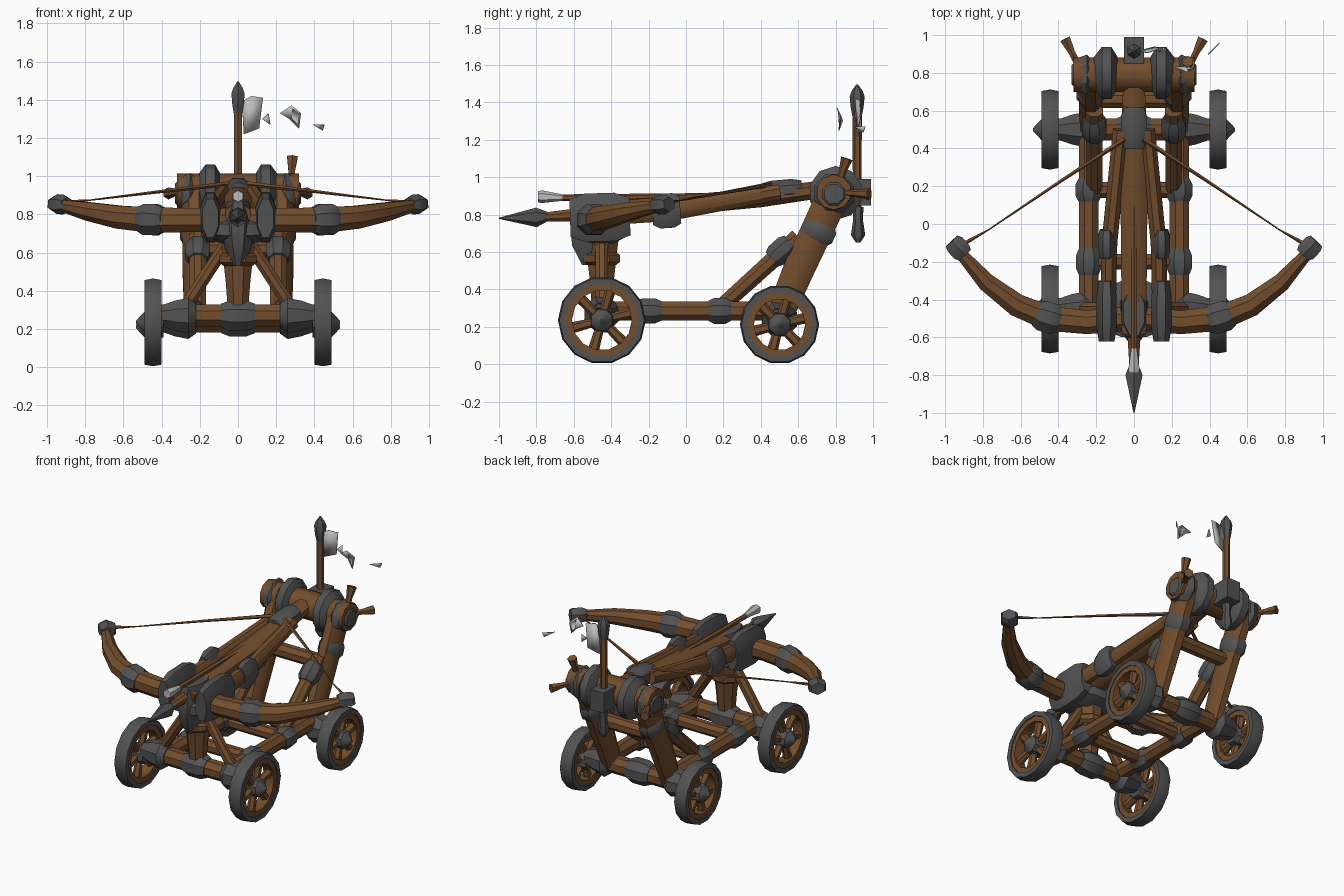
import bpy, bmesh, math
from mathutils import Vector

cube = bpy.data.objects.get("Cube")
if cube:
    bpy.data.objects.remove(cube, do_unlink=True)


def material(name, rgb):
    m = bpy.data.materials.new(name)
    m.use_nodes = True
    m.diffuse_color = (*rgb, 1)
    bsdf = m.node_tree.nodes["Principled BSDF"]
    bsdf.inputs["Base Color"].default_value = (*rgb, 1)
    bsdf.inputs["Roughness"].default_value = 0.8
    return m


WOOD = material("brown wood", (0.17, 0.075, 0.026))
IRON = material("dark iron", (0.085, 0.085, 0.085))
PALE = material("pale grey", (0.5, 0.5, 0.5))


def finish(name, bm, mat, mirror=False):
    bmesh.ops.recalc_face_normals(bm, faces=bm.faces)
    me = bpy.data.meshes.new(name)
    bm.to_mesh(me)
    bm.free()
    me.materials.append(mat)
    me.shade_smooth()
    me.set_sharp_from_angle(angle=math.radians(38))
    ob = bpy.data.objects.new(name, me)
    bpy.context.collection.objects.link(ob)
    if mirror:
        ob.modifiers.new("Mirror", 'MIRROR')
    return ob


def loft(name, pts, radii, mat=WOOD, sides=8, mirror=False):
    """Sweep a polygon along a path; a radius is a number or (side, up)."""
    pts = [Vector(p) for p in pts]
    bm = bmesh.new()
    whole = (pts[-1] - pts[0]).normalized()
    ref = Vector((0, 1, 0)) if abs(whole.z) > 0.85 else Vector((0, 0, 1))
    rings = []
    for i, p in enumerate(pts):
        d = (pts[min(i + 1, len(pts) - 1)] - pts[max(i - 1, 0)]).normalized()
        side = d.cross(ref).normalized()
        up = side.cross(d)
        r = radii[i]
        rs, ru = r if isinstance(r, tuple) else (r, r)
        angles = [math.tau * (k + 0.5) / sides for k in range(sides)]
        rings.append([bm.verts.new(p + side * rs * math.cos(a) + up * ru * math.sin(a))
                      for a in angles])
    for a, b in zip(rings, rings[1:]):
        for k in range(sides):
            j = (k + 1) % sides
            bm.faces.new((a[k], a[j], b[j], b[k]))
    bm.faces.new(rings[0])
    bm.faces.new(rings[-1])
    return finish(name, bm, mat, mirror)


def band(name, a, b, r, mirror=True, mat=IRON, sides=8):
    """Chunky clasp with chamfered ends between two points."""
    a, b = Vector(a), Vector(b)
    rs, ru = r if isinstance(r, tuple) else (r, r)
    small = (rs * 0.78, ru * 0.78)
    loft(name, [a, a.lerp(b, 0.25), a.lerp(b, 0.75), b], [small, (rs, ru), (rs, ru), small],
         mat, sides, mirror)


def ring(name, x, y, z, profile, mat, n=14):
    """Closed profile of (offset, radius) revolved around a sideways axle."""
    bm = bmesh.new()
    loops = []
    for i in range(n):
        a = math.tau * i / n
        loops.append([bm.verts.new((x + o, y + r * math.cos(a), z + r * math.sin(a)))
                      for o, r in profile])
    m = len(profile)
    for i in range(n):
        a, b = loops[i], loops[(i + 1) % n]
        for k in range(m):
            bm.faces.new((a[k], a[(k + 1) % m], b[(k + 1) % m], b[k]))
    finish(name, bm, mat, True)


# Wheels and axles
for tag, y, r in (("front", -0.45, 0.235), ("rear", 0.5, 0.212)):
    z, x = r, 0.445
    ring(tag + "_tyre", x, y, z, [(-0.045, r - 0.04), (-0.045, r - 0.008), (0, r),
                                  (0.045, r - 0.008), (0.045, r - 0.04)], IRON)
    ring(tag + "_rim", x, y, z, [(-0.038, r - 0.075), (-0.038, r - 0.035),
                                 (0.038, r - 0.035), (0.038, r - 0.075)], WOOD)
    for k in range(6):
        a = math.tau * k / 6 + 0.25
        d = Vector((0, math.cos(a), math.sin(a)))
        c = Vector((x, y, z))
        loft(f"{tag}_spoke_{k}", [c + d * 0.04, c + d * (r - 0.06)], [0.024, 0.03], sides=6, mirror=True)
    loft(tag + "_hub", [(0.39, y, z), (0.42, y, z), (0.49, y, z), (0.535, y, z)],
         [0.06, 0.07, 0.06, 0.008], IRON, mirror=True)
    h = 0.27 if tag == "front" else 0.24
    loft(tag + "_axle", [(-0.4, y, h), (0.4, y, h)], [0.062, 0.062])
    loft(tag + "_axle_socket", [(0.22, y, h), (0.26, y, h), (0.33, y, h), (0.41, y, h)],
         [0.07, 0.1, 0.085, 0.055], IRON, mirror=True)
    band(tag + "_axle_clasp", (-0.09, y, h), (0.09, y, h), 0.085, False)

# Chassis rails and cross beams
loft("chassis_rail", [(0.24, -0.45, 0.285), (0.24, 0.5, 0.285)], [0.055, 0.055], mirror=True)
band("rail_front_clasp", (0.24, -0.27, 0.285), (0.24, -0.13, 0.285), 0.072)
band("rail_rear_clasp", (0.24, 0.12, 0.285), (0.24, 0.24, 0.285), 0.075)
for i, y in enumerate((-0.2, 0.18)):
    loft(f"cross_beam_{i}", [(-0.24, y, 0.285), (0.24, y, 0.285)], [0.045, 0.045])

# Front stand
loft("front_pillar", [(0, -0.45, 0.27), (0, -0.45, 0.45), (0, -0.45, 0.7)],
     [0.055, 0.07, 0.1])
loft("front_brace", [(0.28, -0.45, 0.31), (0.07, -0.45, 0.63)], [0.036, 0.036], mirror=True)
band("stand_clasp", (0, -0.45, 0.53), (0, -0.45, 0.6), 0.105, False, WOOD)

# Rear legs and sloping braces
loft("rear_leg", [(0.23, 0.5, 0.26), (0.23, 0.6, 0.5), (0.23, 0.8, 0.93)],
     [(0.055, 0.08), (0.065, 0.09), (0.07, 0.095)], mirror=True)
band("leg_clasp", (0.23, 0.685, 0.66), (0.23, 0.73, 0.76), (0.08, 0.1))
loft("rear_brace", [(0.21, 0.18, 0.3), (0.21, 0.6, 0.68)], [0.045, 0.05], mirror=True)
band("brace_clasp", (0.21, 0.46, 0.56), (0.21, 0.56, 0.65), 0.07)
loft("rear_cross_beam", [(-0.23, 0.66, 0.62), (0.23, 0.66, 0.62)], [0.05, 0.05])

# Stock: two side beams around a centre track
loft("stock_beam", [(0.14, -0.55, 0.79), (0.13, -0.1, 0.82), (0.07, 0.5, 0.92)],
     [(0.045, 0.06), (0.045, 0.06), (0.045, 0.045)], mirror=True)
loft("stock_track", [(0, -0.58, 0.8), (0, 0.4, 0.89), (0, 0.76, 0.94)],
     [(0.07, 0.06), (0.08, 0.055), (0.06, 0.05)])
band("stock_clasp", (0.145, -0.18, 0.815), (0.145, -0.03, 0.825), (0.05, 0.1))
band("bow_clasp", (0.145, -0.62, 0.78), (0.145, -0.3, 0.79), (0.058, 0.14))
loft("nose_block", [(0, -0.5, 0.53), (0, -0.5, 0.62), (0, -0.47, 0.74), (0, -0.47, 0.87)],
     [(0.03, 0.06), (0.075, 0.12), (0.095, 0.16), (0.06, 0.13)], IRON)
band("nose_saddle", (-0.14, -0.45, 0.72), (0.14, -0.45, 0.72), (0.16, 0.08), False)
band("trigger_block", (0, 0.4, 0.92), (0, 0.62, 0.94), (0.075, 0.06), False)

# Bow arms, clasps, tips and string
bow = [(0, -0.5, 0.77), (0.25, -0.52, 0.77), (0.45, -0.5, 0.77), (0.62, -0.43, 0.785),
       (0.78, -0.31, 0.815), (0.94, -0.13, 0.85)]
loft("bow_arm", bow, [0.07, 0.068, 0.072, 0.065, 0.052, 0.03], mirror=True)
band("bow_arm_clasp", (0.39, -0.515, 0.77), (0.52, -0.475, 0.775), 0.088)
band("bow_tip", (0.895, -0.165, 0.85), (0.965, -0.09, 0.855), (0.062, 0.052), sides=6)
loft("bowstring", [(0.93, -0.12, 0.86), (0.77, -0.03, 0.875), (0.4, 0.22, 0.92), (0.05, 0.45, 0.96)],
     [0.014, 0.004, 0.009, 0.014], sides=5, mirror=True)

# Loaded bolt and front spear
loft("bolt_shaft", [(0, -0.66, 0.89), (0, 0.45, 0.9)], [0.018, 0.018], sides=6)
loft("bolt_head", [(0, -0.79, 0.895), (0, -0.77, 0.895), (0, -0.64, 0.89)],
     [0.03, 0.034, 0.014], PALE, sides=6)
loft("spear_shaft", [(0, -0.78, 0.785), (0, -0.55, 0.8)], [0.025, 0.04])
loft("spear_head", [(0, -1, 0.78), (0, -0.8, 0.785), (0, -0.74, 0.79)],
     [0.003, 0.052, 0.025], IRON, sides=6)

# Winch drum, flanges and crank handles
loft("winch_drum", [(-0.32, 0.79, 0.92), (0.32, 0.79, 0.92)], [0.095, 0.095], sides=10)
loft("winch_flange", [(x, 0.8, 0.915) for x in (0.085, 0.12, 0.17, 0.215)],
     [0.085, 0.145, 0.145, 0.085], IRON, 10, True)
loft("winch_cap", [(x, 0.79, 0.91) for x in (0.215, 0.25, 0.29, 0.33)],
     [0.08, 0.115, 0.1, 0.055], IRON, 8, True)
for name, tip, both in (("low_handle", (0.365, 0.98, 0.91), True),
                        ("high_handle", (0.285, 0.86, 1.1), False)):
    loft(name, [(0.275, 0.8, 0.92), Vector((0.275, 0.8, 0.92)).lerp(Vector(tip), 0.6), tip],
         [0.02, 0.02, 0.032], sides=6, mirror=both)

# Flag pole with mount and spear tip
loft("flag_pole", [(0, 0.915, 0.7), (0, 0.915, 1.38)], [0.021, 0.026], sides=6)
loft("pole_foot", [(0, 0.92, z) for z in (0.65, 0.69, 0.78, 0.84)],
     [0.012, 0.038, 0.025, 0.03], IRON, 6)
loft("pole_mount", [(0, 0.82, 0.92), (0, 0.99, 0.92)], [(0.075, 0.1)] * 2, IRON, 4)
loft("pole_tip", [(0, 0.915, z) for z in (1.33, 1.37, 1.43, 1.46, 1.495)],
     [0.026, 0.034, 0.04, 0.03, 0.005], IRON, 6)

# Torn flag scraps
scraps = [
    [(0.02, 0.92, 1.39), (0.07, 0.91, 1.42), (0.13, 0.93, 1.41), (0.11, 0.94, 1.25), (0.03, 0.92, 1.22)],
    [(0.13, 0.91, 1.3), (0.16, 0.93, 1.33), (0.17, 0.92, 1.27)],
    [(0.22, 0.83, 1.33), (0.28, 0.81, 1.37), (0.33, 0.83, 1.33), (0.32, 0.82, 1.25), (0.27, 0.84, 1.3)],
    [(0.39, 0.9, 1.27), (0.45, 0.96, 1.27), (0.44, 0.95, 1.24)],
]
for i, pts in enumerate(scraps):
    bm = bmesh.new()
    bm.faces.new([bm.verts.new(p) for p in pts])
    ob = finish(f"flag_scrap_{i}", bm, PALE)
    ob.modifiers.new("Solidify", 'SOLIDIFY').thickness = 0.006
